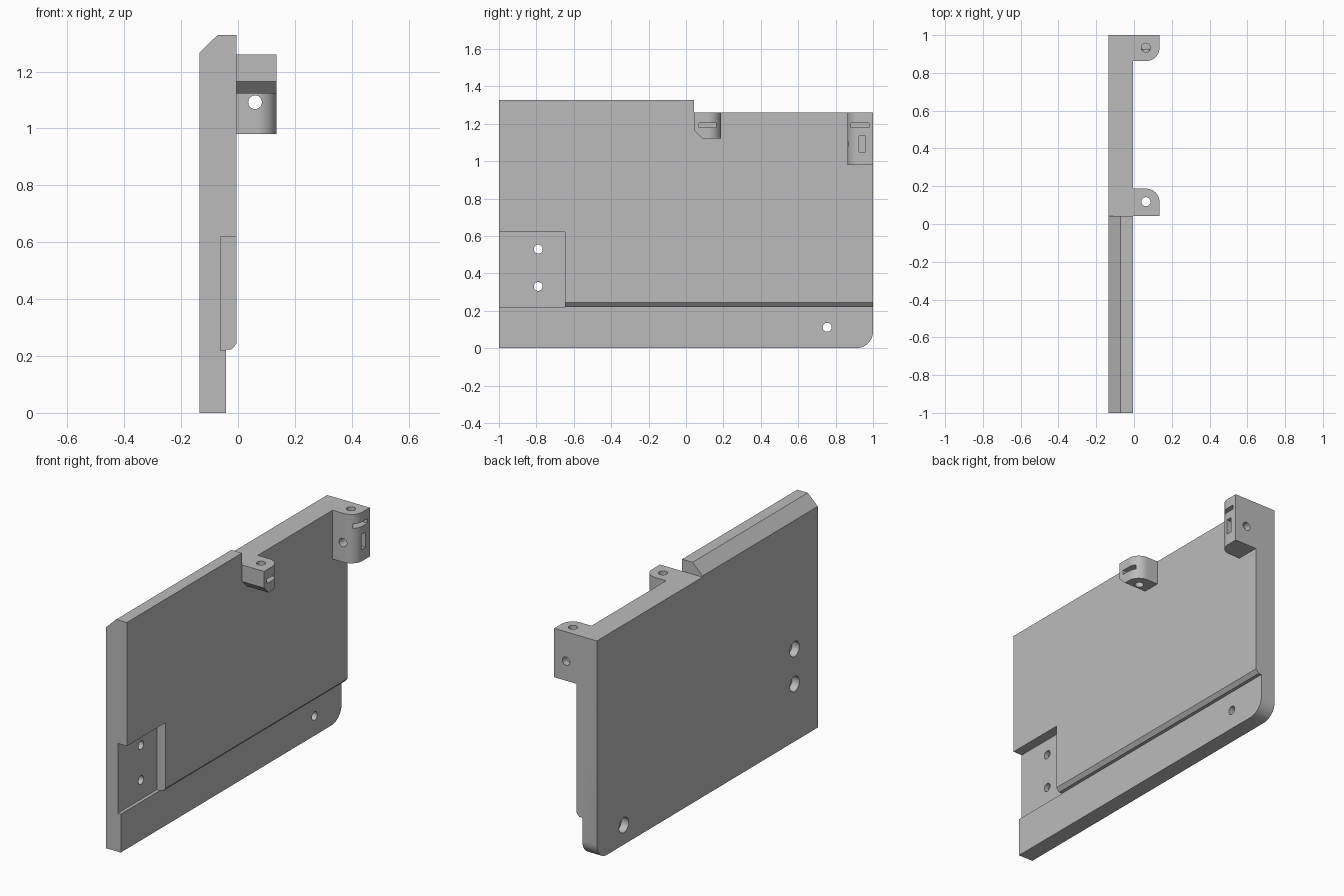
import bpy, bmesh
from math import cos, sin, pi, radians

cube = bpy.data.objects.get("Cube")
if cube:
    bpy.data.objects.remove(cube, do_unlink=True)

grey = bpy.data.materials.new("plain grey")
grey.use_nodes = True
colour = (0.5, 0.5, 0.5, 1)
grey.diffuse_color = colour
grey.node_tree.nodes["Principled BSDF"].inputs["Base Color"].default_value = colour

X, Y, Z = 0, 1, 2


def prism(name, outline, axis, lo, hi):
    """Extrude a flat outline along one axis."""
    bm = bmesh.new()
    rings = []
    for level in (lo, hi):
        ring = []
        for p in outline:
            co = list(p)
            co.insert(axis, level)
            ring.append(bm.verts.new(co))
        rings.append(ring)
        bm.faces.new(ring)
    n = len(outline)
    for i in range(n):
        j = (i + 1) % n
        bm.faces.new((rings[0][i], rings[0][j], rings[1][j], rings[1][i]))
    bmesh.ops.recalc_face_normals(bm, faces=bm.faces)
    mesh = bpy.data.meshes.new(name)
    bm.to_mesh(mesh)
    bm.free()
    mesh.materials.append(grey)
    obj = bpy.data.objects.new(name, mesh)
    bpy.context.collection.objects.link(obj)
    return obj


def arc(cx, cy, r, start, end, steps=12):
    return [(cx + r * cos(radians(start + (end - start) * i / steps)),
             cy + r * sin(radians(start + (end - start) * i / steps)))
            for i in range(steps + 1)]


def hole(axis, cx, cy, r, lo, hi):
    return prism("cutter", arc(cx, cy, r, 0, 360, 32)[:-1], axis, lo, hi)


def box(x0, x1, y0, y1, z0, z1):
    return prism("cutter", [(x0, y0), (x1, y0), (x1, y1), (x0, y1)], Z, z0, z1)


def cut(obj, cutters):
    """Subtract every cutter, bake the result and drop the cutters."""
    for c in cutters:
        c.hide_render = True
        mod = obj.modifiers.new("cut", "BOOLEAN")
        mod.operation = "DIFFERENCE"
        mod.solver = "EXACT"
        mod.object = c
    graph = bpy.context.evaluated_depsgraph_get()
    baked = bpy.data.meshes.new_from_object(obj.evaluated_get(graph))
    obj.modifiers.clear()
    obj.data = baked
    for c in cutters:
        bpy.data.objects.remove(c, do_unlink=True)
    bpy.ops.object.select_all(action="DESELECT")
    obj.select_set(True)
    bpy.context.view_layer.objects.active = obj
    bpy.ops.object.shade_smooth_by_angle(angle=radians(30))


BACK, FACE, OUT = -0.135, -0.005, 0.135
R = 0.024

# Panel: stepped section with a chamfered top edge
panel = prism("panel", [
    (BACK, 0), (-0.043, 0), (-0.043, 0.222), (-0.024, 0.222), (FACE, 0.243),
    (FACE, 1.328), (-0.072, 1.328), (BACK, 1.267)], Y, -1, 1)

cutters = [
    box(-0.5, 0.5, 0.043, 1.5, 1.26, 1.6),          # lowered top
    box(-0.062, 0.5, -1.5, -0.647, 0.22, 0.62),     # corner pocket
    # rounded lower corner
    prism("cutter", arc(0.91, 0.09, 0.09, 270, 360) + [(1.1, 0.09), (1.1, -0.1), (0.91, -0.1)],
          X, -0.5, 0.5),
]
# Screw holes, wider on the back
for y, z in ((-0.79, 0.53), (-0.79, 0.33), (0.755, 0.112)):
    cutters.append(hole(X, y, z, R, -0.5, 0.5))
    cutters.append(hole(X, y, z, 0.043, -0.5, -0.09))
cut(panel, cutters)

# Middle lug: rounded outer corner, sloped underside, nut slot
LR = 0.07
middle = prism("middle_lug", [(FACE, 0.043), (OUT, 0.043)]
               + arc(OUT - LR, 0.187 - LR, LR, 0, 90) + [(FACE, 0.187)], Z, 1.122, 1.26)
cut(middle, [
    prism("cutter", [(0.0, 1.208), (0.13, 1.078), (0.0, 1.078)], X, -0.5, 0.5),
    hole(Z, 0.063, 0.118, R, 1, 1.5),
    box(0.015, 0.3, 0.07, 0.16, 1.18, 1.205),
])

# End lug: taller, with crossing holes and two nut slots
end = prism("end_lug", [(FACE, 0.863)] + arc(OUT - LR, 0.863 + LR, LR, 270, 360)
            + [(OUT, 1), (FACE, 1)], Z, 0.98, 1.26)
cut(end, [
    hole(Z, 0.063, 0.933, R, 1.1, 1.5),
    hole(Y, 0.06, 1.092, R, 0.5, 1.5),
    box(0.015, 0.3, 0.882, 0.978, 1.18, 1.205),
    box(0.015, 0.3, 0.926, 0.96, 1.048, 1.135),
])
